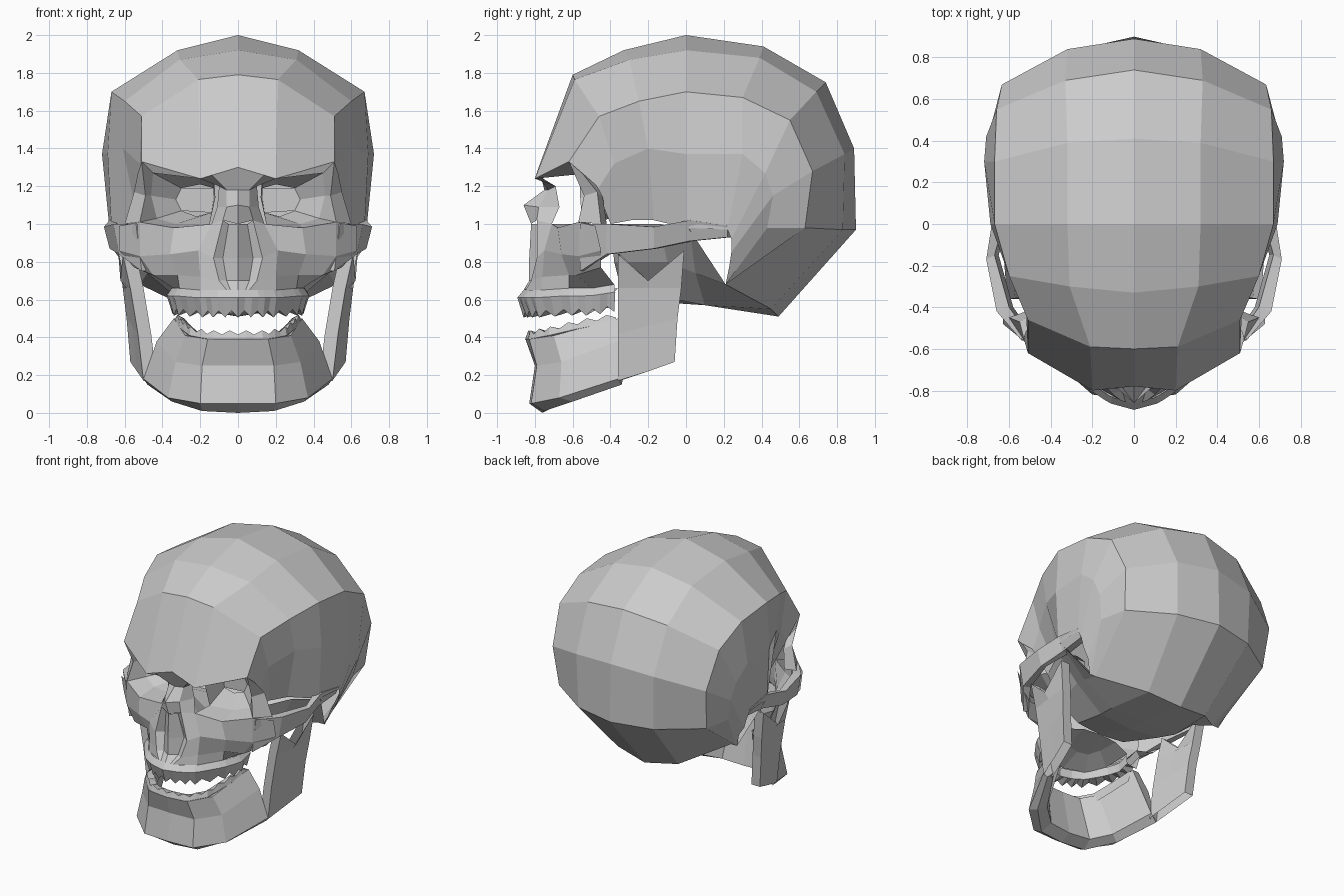
import bpy, bmesh
from mathutils import Vector


def grid(name, rows, close=False, cap=False):
    """Skin rows of points with quads, mirror across x, weld the seam."""
    bm = bmesh.new()
    for s in (1, -1):
        vs = [[bm.verts.new((p[0] * s, p[1], p[2])) for p in r] for r in rows]
        n = len(rows[0])
        for a, b in zip(vs, vs[1:]):
            for j in range(n if close else n - 1):
                k = (j + 1) % n
                bm.faces.new((a[j], a[k], b[k], b[j]))
        if cap:
            bm.faces.new(vs[-1])
            if any(p[0] > 0.001 for p in rows[0]):
                bm.faces.new(vs[0])
    bmesh.ops.remove_doubles(bm, verts=bm.verts, dist=0.0005)
    bmesh.ops.recalc_face_normals(bm, faces=bm.faces)
    me = bpy.data.meshes.new(name)
    bm.to_mesh(me)
    bm.free()
    ob = bpy.data.objects.new(name, me)
    bpy.context.collection.objects.link(ob)
    return ob


def along(pts, t):
    """Point at fraction t of a polyline."""
    f = t * (len(pts) - 1)
    i = min(int(f), len(pts) - 2)
    return Vector(pts[i]).lerp(Vector(pts[i + 1]), f - i)


def teeth(name, arch, layers, n, zig):
    """Jagged tooth band: layers are (scale about arch centre, dz); layer 2 is the tip."""
    rows = []
    for k, (sc, dz) in enumerate(layers):
        row = []
        for i in range(n + 1):
            p = along(arch, i / n)
            z = p.z + dz + (zig if k == 2 and i % 2 else 0)
            row.append((p.x * sc, -0.45 + (p.y + 0.45) * sc, z))
        rows.append(row)
    grid(name, rows)


# Cranium: front-to-back profiles from midline out to the temple and ear
mid = [(0, -.78, 1.30), (0, -.60, 1.79), (0, -.33, 1.92), (0, 0, 2.0), (0, .41, 1.94),
       (0, .74, 1.75), (0, .89, 1.40), (0, .90, .97), (0, .49, .51)]
inner = [(.20, -.80, 1.24), (.21, -.59, 1.765), (.31, -.30, 1.87), (.32, 0, 1.92), (.32, .39, 1.88),
         (.33, .69, 1.70), (.32, .84, 1.37), (.31, .83, .97), (.25, .45, .55)]
temple = [(.51, -.62, 1.33), (.51, -.46, 1.57), (.60, -.25, 1.65), (.67, 0, 1.70), (.67, .30, 1.67),
          (.66, .55, 1.55), (.635, .67, 1.28), (.61, .63, .98), (.52, .21, .68)]
side = [(.50, -.47, 1.18), (.52, -.38, 1.32), (.61, -.20, 1.40), (.69, 0, 1.37), (.72, .30, 1.37),
        (.71, .42, 1.27), (.69, .46, 1.15), (.65, .43, .98), (.56, .21, .68)]
ear = [(.43, -.40, 1.0), (.46, -.29, 1.02), (.53, -.17, 1.02), (.67, 0, .98), (.68, .22, .97),
       (.67, .24, .92), (.65, .24, .85), (.60, .23, .78), (.57, .21, .68)]
grid("cranium", [mid, inner, temple, side, ear])

# Skull base
grid("skull_base", [
    [(0, .49, .51), (.25, .45, .55), (.52, .21, .68), (.57, .21, .68)],
    [(0, .10, .57), (.28, .10, .57), (.48, .05, .74), (.67, .02, .97)],
    [(0, -.05, .58), (.25, -.05, .60), (.42, -.10, .80), (.55, -.14, 1.0)],
    [(0, -.35, .66), (.20, -.35, .68), (.34, -.38, .80), (.43, -.40, 1.0)]])

# Brow underside and nasal bones
grid("nasal_bones", [
    [(0, -.78, 1.30), (.14, -.79, 1.26), (.20, -.80, 1.24)],
    [(0, -.75, 1.18), (.06, -.73, 1.18), (.10, -.69, 1.20)],
    [(0, -.86, 1.10), (.06, -.78, 1.09), (.11, -.67, 1.09)],
    [(0, -.82, 1.00), (.08, -.79, 1.02), (.14, -.71, 1.00)]])

# Eye sockets: funnel open on the nose side near the front
grid("eye_socket", [
    [(.14, -.79, 1.26), (.20, -.80, 1.24), (.51, -.62, 1.33), (.49, -.54, 1.15),
     (.52, -.57, 1.01), (.34, -.68, .98), (.14, -.71, 1.00)],
    [(.13, -.56, 1.30), (.22, -.57, 1.31), (.45, -.50, 1.27), (.46, -.46, 1.15),
     (.43, -.47, 1.03), (.33, -.52, 1.00), (.15, -.55, 1.00)],
    [(.13, -.36, 1.19), (.20, -.36, 1.21), (.30, -.36, 1.19), (.33, -.36, 1.13),
     (.30, -.36, 1.07), (.22, -.36, 1.04), (.14, -.36, 1.06)]])
grid("eye_socket_wall", [
    [(.13, -.56, 1.30), (.12, -.56, 1.14), (.15, -.55, 1.00)],
    [(.13, -.36, 1.19), (.13, -.36, 1.13), (.14, -.36, 1.06)],
    [(.30, -.36, 1.19), (.33, -.36, 1.13), (.30, -.36, 1.07)]])

# Outer eye rim strut
grid("eye_rim", [
    [(.51, -.62, 1.33), (.49, -.54, 1.15), (.52, -.57, 1.01)],
    [(.53, -.55, 1.27), (.55, -.47, 1.17), (.60, -.45, 1.00)],
    [(.50, -.47, 1.20), (.50, -.44, 1.14), (.52, -.42, 1.00)]])

# Upper jaw and cheek front
grid("upper_jaw", [
    [(.08, -.79, 1.02), (.14, -.71, 1.00), (.34, -.68, .98), (.52, -.57, 1.01), (.63, -.48, .99)],
    [(.13, -.79, .82), (.21, -.75, .86), (.36, -.66, .84), (.52, -.57, .83), (.63, -.45, .86)],
    [(.10, -.82, .70), (.20, -.76, .72), (.32, -.62, .73), (.45, -.58, .73), (.55, -.45, .77)],
    [(.06, -.85, .65), (.20, -.77, .65), (.31, -.62, .66), (.34, -.50, .66), (.34, -.38, .68)]])
# Nasal opening with central ridge
grid("nasal_opening", [
    [(0, -.82, 1.00), (.05, -.78, 1.00), (.08, -.79, 1.02)],
    [(0, -.83, .82), (.08, -.75, .82), (.13, -.79, .82)],
    [(0, -.83, .70), (.06, -.79, .70), (.10, -.82, .70)],
    [(0, -.86, .65), (.04, -.855, .65), (.06, -.85, .65)]])
grid("palate", [
    [(0, -.75, .58), (.16, -.70, .58), (.24, -.58, .60), (.27, -.39, .63)],
    [(0, -.60, .64), (.08, -.58, .64), (.12, -.50, .65), (.14, -.36, .66)],
    [(0, -.35, .66), (.02, -.35, .66), (.04, -.35, .66), (.06, -.35, .66)]])

# Cheek arches
arch = []
for y, xo, xi, zt, zb in ((-.56, .54, .50, 1.0, .75), (-.42, .66, .60, 1.0, .84),
                          (-.17, .71, .67, .985, .87), (.02, .68, .62, 1.02, .91),
                          (.22, .685, .63, .99, .93)):
    arch.append([(xo, y, zt), (xo - .03, y, zb), (xi - .02, y + .02, zb), (xi, y + .02, zt)])
grid("cheek_arch", arch, close=True, cap=True)

# Upper and lower teeth
teeth("upper_teeth", [(0, -.86, .65), (.11, -.83, .65), (.20, -.77, .65), (.31, -.62, .66),
                      (.35, -.50, .66), (.34, -.38, .68)],
      [(1.0, 0), (1.08, -.04), (1.0, -.145), (.80, -.12), (.78, -.06)], 16, .035)
teeth("lower_teeth", [(0, -.84, .38), (.15, -.82, .38), (.25, -.72, .40), (.30, -.55, .44),
                      (.33, -.37, .47)],
      [(1.0, 0), (1.03, .01), (1.0, .035), (.86, .03), (.84, -.05)], 14, .022)

# Lower jaw body: closed sections from chin back to the angle
grid("lower_jaw", [
    [(0, -.85, .39), (0, -.80, .25), (0, -.83, .05), (0, -.76, 0), (0, -.68, .04), (0, -.75, .39)],
    [(.16, -.83, .39), (.19, -.79, .25), (.20, -.82, .05), (.19, -.75, .01), (.17, -.67, .05), (.14, -.74, .39)],
    [(.28, -.70, .41), (.33, -.66, .27), (.37, -.67, .08), (.35, -.60, .06), (.29, -.57, .09), (.23, -.65, .41)],
    [(.34, -.36, .50), (.43, -.36, .38), (.50, -.36, .18), (.48, -.34, .15), (.43, -.33, .2), (.29, -.36, .50)]],
    close=True, cap=True)

# Jaw branch: upright plate with two prongs and a notch
branch = []
for xf, xb, yb, zf, zm, zb in ((.50, .57, -.06, .17, .22, .27), (.53, .59, -.045, .42, .46, .50),
                               (.57, .61, -.025, .66, .66, .66), (.61, .635, -.01, .84, .70, .86)):
    xm = (xf + xb) / 2
    branch.append([(xf, -.36, zf), (xm, -.20, zm), (xb, yb, zb),
                   (xb - .07, yb, zb), (xm - .07, -.20, zm), (xf - .07, -.35, zf)])
grid("jaw_branch", branch, close=True)
